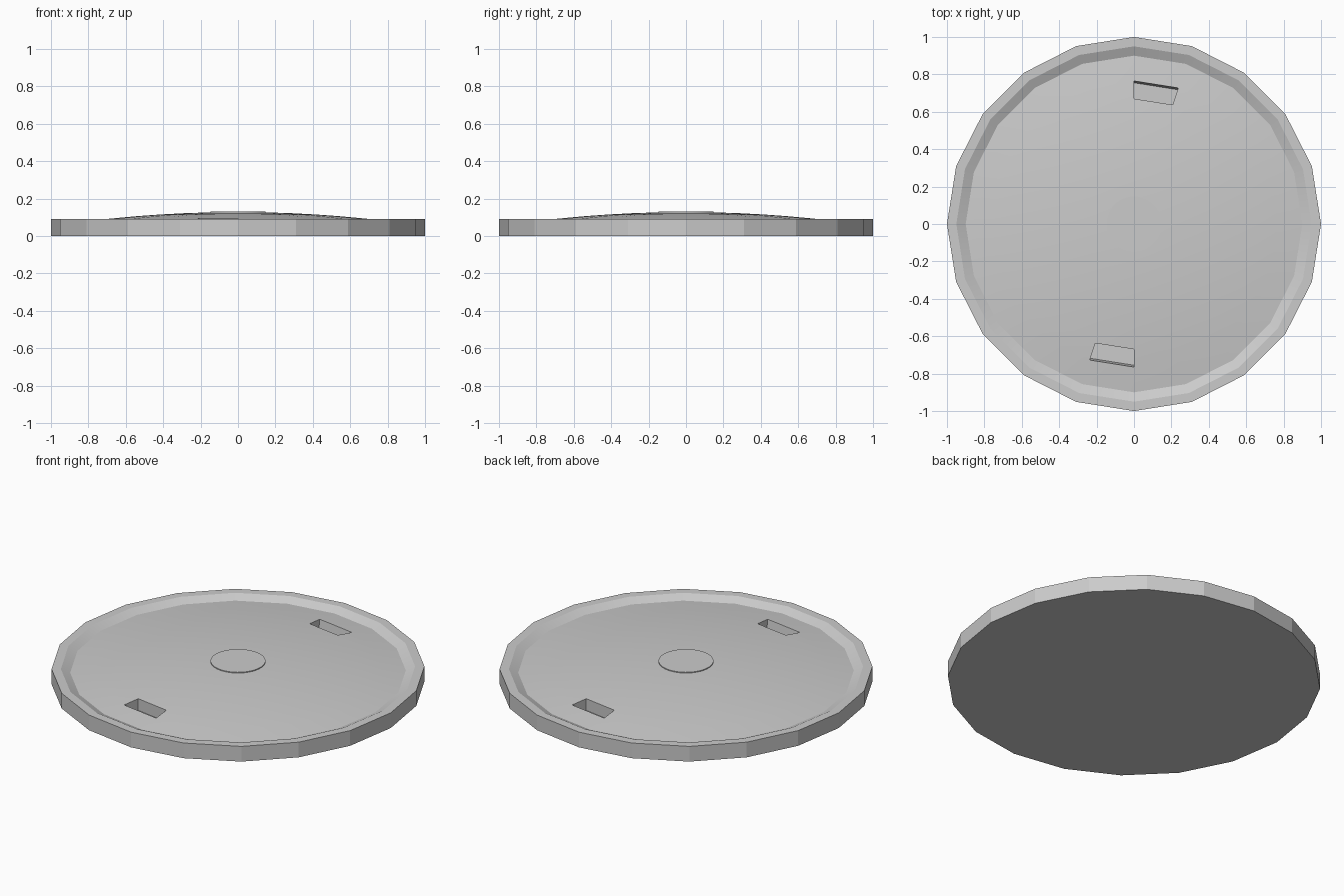
import bpy, bmesh
from math import sin, cos, tau, radians

if "Cube" in bpy.data.objects:
    bpy.data.objects.remove(bpy.data.objects["Cube"])

SIDES = 20

def dome_z(r):
    return 0.128 - 0.0755 * r * r

def finish(name, bm, angle):
    bmesh.ops.recalc_face_normals(bm, faces=bm.faces[:])
    mesh = bpy.data.meshes.new(name)
    bm.to_mesh(mesh)
    bm.free()
    ob = bpy.data.objects.new(name, mesh)
    bpy.context.collection.objects.link(ob)
    bpy.ops.object.select_all(action='DESELECT')
    bpy.context.view_layer.objects.active = ob
    ob.select_set(True)
    bpy.ops.object.shade_smooth_by_angle(angle=radians(angle))
    return ob

# Lid: profile of outer wall, flat rim, bevelled lip and shallow dome
slot_in, slot_out = 0.67, 0.765
profile = [(1, 0), (1, 0.09), (0.95, 0.09), (0.9, dome_z(0.9))]
profile += [(r, dome_z(r)) for r in (slot_out, slot_in, 0.55, 0.42, 0.28, 0.13)]
bm = bmesh.new()
rings = [[bm.verts.new((r * cos(tau * i / SIDES), r * sin(tau * i / SIDES), z))
          for i in range(SIDES)] for r, z in profile]
slots = []
for k, (a, b) in enumerate(zip(rings, rings[1:])):
    for i in range(SIDES):
        j = (i + 1) % SIDES
        f = bm.faces.new((a[i], a[j], b[j], b[i]))
        if profile[k][0] == slot_out and i in (4, 14):
            slots.append(f)
bm.faces.new(rings[0][::-1])
bm.faces.new(rings[-1])

# Two pry slots: one face of the dome on each side pushed down to a floor
for f in slots:
    ext = bmesh.ops.extrude_face_region(bm, geom=[f])
    for v in [g for g in ext["geom"] if isinstance(g, bmesh.types.BMVert)]:
        v.co.z = 0.025
        if v.co.xy.length > 0.72:
            v.co.xy *= 0.987
    if f.is_valid:
        bmesh.ops.delete(bm, geom=[f], context='FACES_ONLY')
finish("lid", bm, 15)

# Small round plate in the centre
bm = bmesh.new()
bmesh.ops.create_cone(bm, cap_ends=True, segments=64, radius1=0.147, radius2=0.147, depth=0.03)
bmesh.ops.translate(bm, verts=bm.verts[:], vec=(0, 0, 0.116))
finish("centre_plate", bm, 30)
